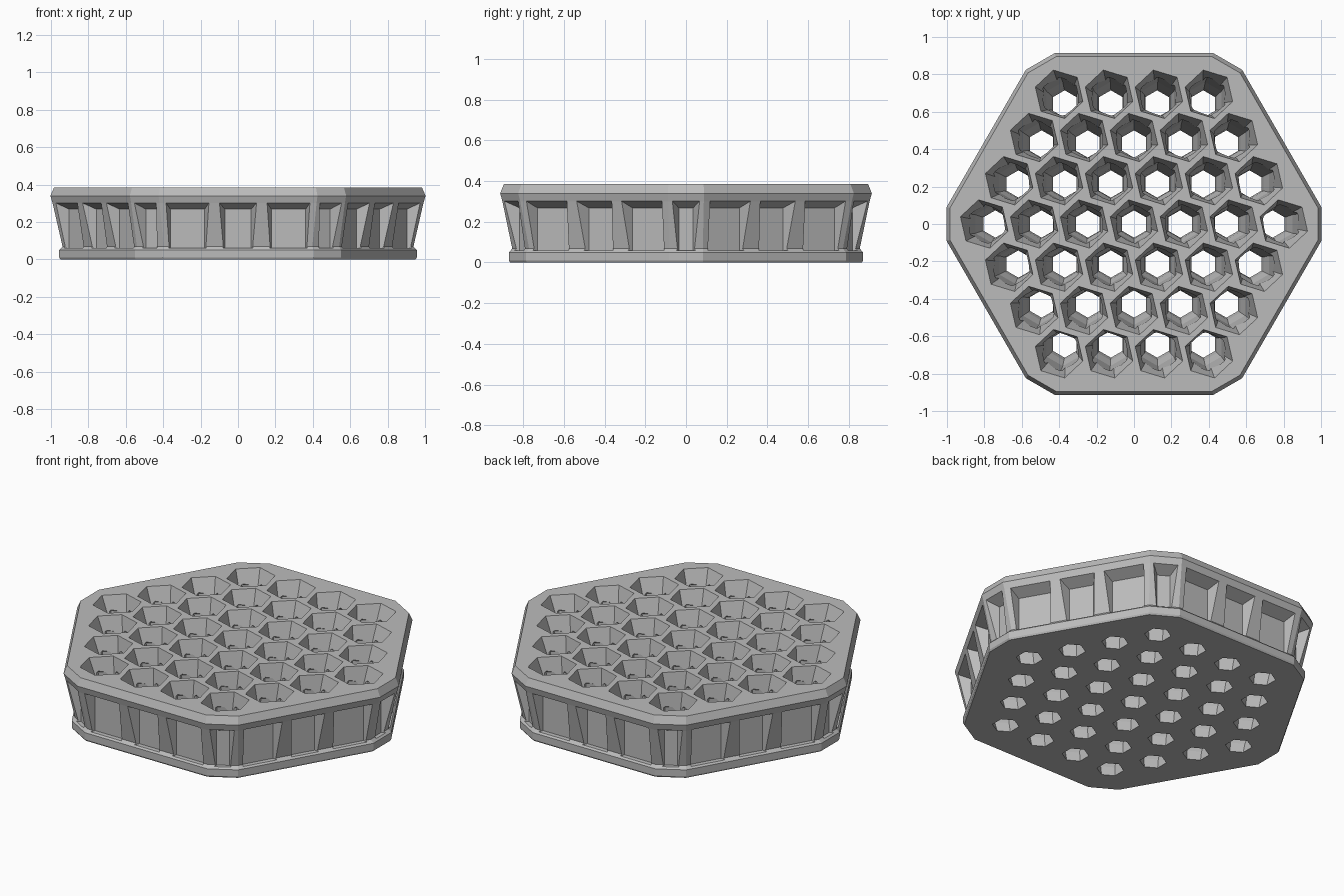
import bpy, bmesh, math
from mathutils import Vector

cube = bpy.data.objects.get("Cube")
if cube:
    bpy.data.objects.remove(cube, do_unlink=True)

grey = bpy.data.materials.new("mid grey")
grey.use_nodes = True
colour = (0.5, 0.5, 0.5, 1)
grey.diffuse_color = colour
grey.node_tree.nodes["Principled BSDF"].inputs["Base Color"].default_value = colour


def loft(bm, rings):
    """Skin a closed solid through rings of equal point count."""
    loops = [[bm.verts.new(p) for p in ring] for ring in rings]
    n = len(loops[0])
    for low, high in zip(loops, loops[1:]):
        for i in range(n):
            j = (i + 1) % n
            bm.faces.new((low[i], low[j], high[j], high[i]))
    bm.faces.new(loops[0][::-1])
    bm.faces.new(loops[-1])


def finish(name, bm, helper=False):
    bmesh.ops.recalc_face_normals(bm, faces=bm.faces)
    mesh = bpy.data.meshes.new(name)
    bm.to_mesh(mesh)
    bm.free()
    mesh.materials.append(grey)
    obj = bpy.data.objects.new(name, mesh)
    bpy.context.collection.objects.link(obj)
    if helper:
        obj.hide_render = True
        obj.hide_set(True)
    return obj


def turn(p, degrees):
    a = math.radians(degrees)
    return Vector((p[0] * math.cos(a) - p[1] * math.sin(a),
                   p[0] * math.sin(a) + p[1] * math.cos(a)))


# Corner-cut hexagonal body: foot lip, flaring wall, chamfered top rim
APOTHEM, HALF_SIDE = 0.913, 0.425
outline = []
for k in range(6):
    for x in (HALF_SIDE, -HALF_SIDE):
        outline.append(turn((x, APOTHEM), 60 * k))
profile = [(0, 0.947), (0.01, 0.953), (0.05, 0.953), (0.068, 0.935),
           (0.3, 0.988), (0.34, 1.0), (0.385, 0.98)]
bm = bmesh.new()
loft(bm, [[(p.x * s, p.y * s, z) for p in outline] for z, s in profile])
body = finish("honeycomb_body", bm)


# Recesses around the wall, three per long side and one per cut corner
def recess(bm, angle, dist, along, front, back, depth):
    rings = []
    for t in (0, 1.7):
        half = back + (front - back) * t
        top = 0.268 + 0.034 * t
        y = dist - depth + depth * t
        ring = []
        for x, z in ((-half, 0.06), (half, 0.06), (half, top), (-half, top)):
            p = turn((along + x, y), angle)
            ring.append((p.x, p.y, z))
        rings.append(ring)
    loft(bm, rings)


corner_dist = ((outline[1] + outline[2]) / 2).length
bm = bmesh.new()
for k in range(6):
    for along, front, back in ((-0.27, 0.115, 0.092), (0, 0.1, 0.07),
                               (0.27, 0.115, 0.092)):
        recess(bm, 60 * k, APOTHEM * 0.99, along, front, back, 0.07)
    recess(bm, 60 * k + 30, corner_dist * 0.99, 0, 0.068, 0.035, 0.07)
recesses = finish("recess_cutter", bm, True)


# Honeycomb cells lean outward: a twisted mouth over a narrowing socket
def hexagon(q, r, z, radius, twist):
    spacing = 0.247 + 0.02 * z / 0.385
    cx, cy = spacing * (q + r / 2), spacing * r * math.sqrt(0.75)
    ring = []
    for k in range(6):
        p = turn((0, radius), 60 * k + twist)
        ring.append((cx + p.x, cy + p.y, z))
    return ring


def cells(name, sections, twist):
    bm = bmesh.new()
    for q in range(-3, 4):
        for r in range(-3, 4):
            if abs(q + r) <= 3:
                loft(bm, [hexagon(q, r, z, rad, twist) for z, rad in sections])
    return finish(name, bm, True)


mouths = cells("mouth_cutter", [(0.2, 0.08), (0.41, 0.14)], 13)
sockets = cells("socket_cutter", [(-0.02, 0.071), (0.06, 0.079), (0.13, 0.1),
                                  (0.3, 0.108), (0.35, 0.06)], 0)

for cutter in (recesses, mouths, sockets):
    cut = body.modifiers.new(cutter.name, 'BOOLEAN')
    cut.operation = 'DIFFERENCE'
    cut.solver = 'EXACT'
    cut.object = cutter

# Bake the cuts and drop the cutters
bpy.context.view_layer.update()
result = body.evaluated_get(bpy.context.evaluated_depsgraph_get())
baked = bpy.data.meshes.new_from_object(result)
body.modifiers.clear()
body.data = baked
baked.materials.clear()
baked.materials.append(grey)
for face in baked.polygons:
    face.material_index = 0
for cutter in (recesses, mouths, sockets):
    bpy.data.objects.remove(cutter, do_unlink=True)
